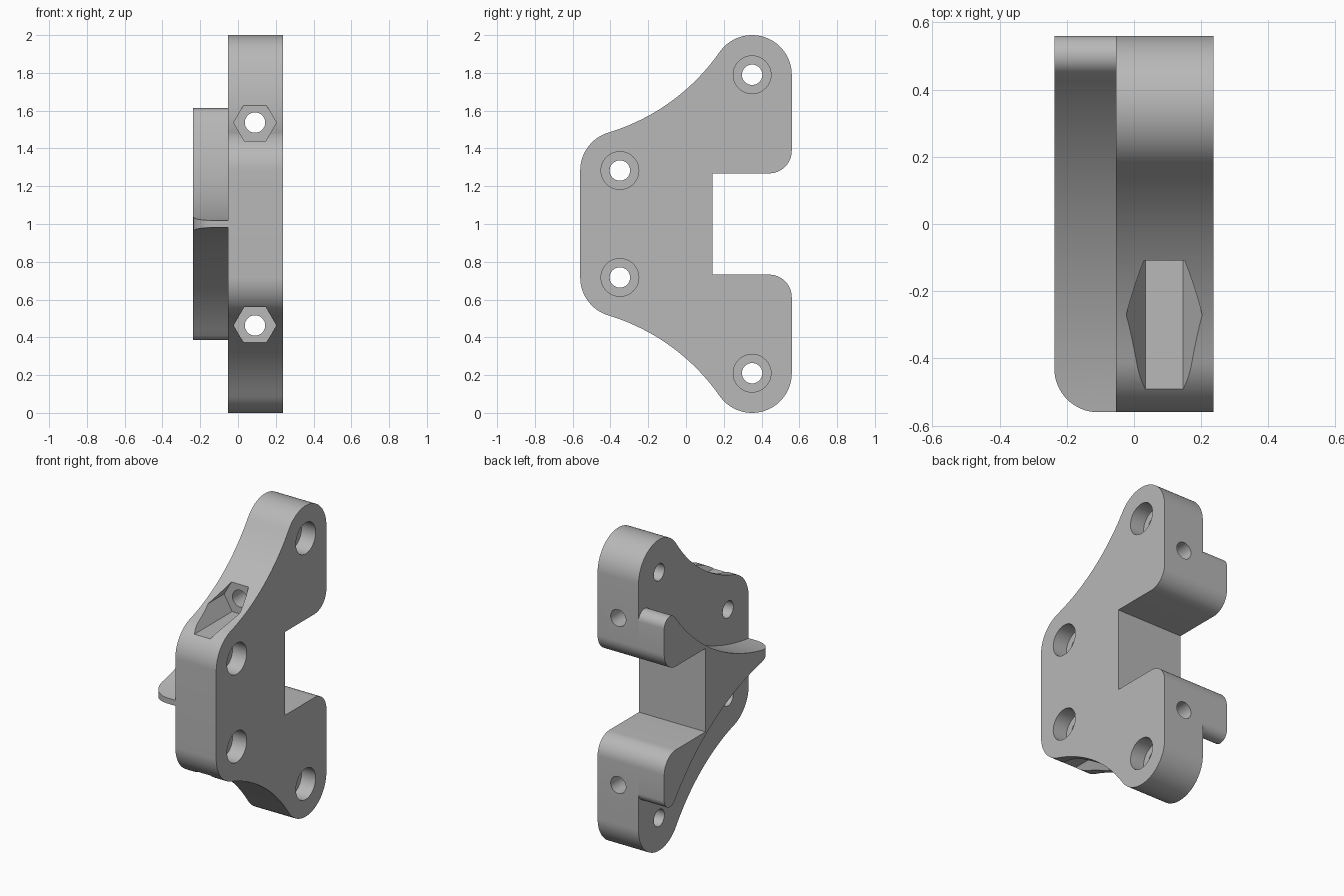
import bpy
import bmesh
from math import atan2, cos, sin, pi, hypot, radians, sqrt
from mathutils import Matrix, Vector

cube = bpy.data.objects.get("Cube")
if cube:
    bpy.data.objects.remove(cube, do_unlink=True)

grey = bpy.data.materials.new("plain grey")
grey.use_nodes = True
colour = (0.48, 0.48, 0.48, 1)
grey.diffuse_color = colour
grey.node_tree.nodes["Principled BSDF"].inputs["Base Color"].default_value = colour

MID = 1.0                      # height of the mirror plane
X_RIB, X_PLATE, X_OUT = -0.237, -0.054, 0.237
BACK, NOTCH_Y, NOTCH_Z = 0.56, 0.14, 1.268
BOSS = 0.21                    # radius of the rounded lobes
FRONT_HOLE, TOP_HOLE = (-0.35, 1.283), (0.35, 1.79)


def arc(centre, r, start, end, n=20):
    """Points on an arc, angles in radians."""
    return [(centre[0] + r * cos(start + (end - start) * i / n),
             centre[1] + r * sin(start + (end - start) * i / n)) for i in range(n + 1)]


def mirrored(half):
    return half + [(y, 2 * MID - z) for y, z in reversed(half)]


def prism(name, pts, low, high, place):
    """Extrude a flat outline; place(a, b, h) gives the 3D position."""
    bm = bmesh.new()
    base = bm.faces.new([bm.verts.new(place(a, b, low)) for a, b in pts])
    side = Vector(place(0, 0, high)) - Vector(place(0, 0, low))
    new = bmesh.ops.extrude_face_region(bm, geom=[base], use_keep_orig=True)["geom"]
    bmesh.ops.translate(bm, vec=side, verts=[v for v in new if isinstance(v, bmesh.types.BMVert)])
    bmesh.ops.recalc_face_normals(bm, faces=bm.faces)
    mesh = bpy.data.meshes.new(name)
    bm.to_mesh(mesh)
    bm.free()
    mesh.materials.append(grey)
    ob = bpy.data.objects.new(name, mesh)
    bpy.context.collection.objects.link(ob)
    return ob


def along_x(a, b, h):
    return (h, a, b)


def along_y(a, b, h):
    return (a, h, b)


def along_z(a, b, h):
    return (a, b, h)


def circle(centre, r, n=40):
    return arc(centre, r, 0, 2 * pi, n)[:-1]


def boolean(ob, tool, operation):
    """Apply a boolean and discard its helper."""
    tool.hide_render = True
    mod = ob.modifiers.new("cut", "BOOLEAN")
    mod.object, mod.operation, mod.solver = tool, operation, "EXACT"
    bpy.context.view_layer.objects.active = ob
    bpy.ops.object.modifier_apply(modifier=mod.name)
    bpy.data.objects.remove(tool, do_unlink=True)


def smooth(ob):
    bpy.ops.object.select_all(action="DESELECT")
    ob.select_set(True)
    bpy.context.view_layer.objects.active = ob
    bpy.ops.object.shade_smooth_by_angle(angle=radians(25))


# Rounded arm corner and notch corner, shared by plate and rib
arm_end = arc((BACK - 0.12, NOTCH_Z + 0.12), 0.12, 0, -pi / 2, 12) + [(NOTCH_Y, NOTCH_Z)]

# Plate outline: two lobes joined by a tangent hollow arc
hollow = 1.11
p, q = Vector(FRONT_HOLE), Vector(TOP_HOLE)
d = q - p
hub = (p + q) / 2 + Vector((-d.y, d.x)).normalized() * sqrt((hollow + BOSS) ** 2 - (d.length / 2) ** 2)
a_front = atan2(hub.y - p.y, hub.x - p.x)
a_top = atan2(hub.y - q.y, hub.x - q.x)
outline = (arc(p, BOSS, pi, a_front)
           + arc(hub, hollow, a_front - pi, a_top - pi)[1:-1]
           + arc(q, BOSS, a_top, 0, 28) + arm_end)
plate = prism("mounting_plate", mirrored(outline), X_PLATE, X_OUT, along_x)

# Counterbored cross holes
for y, z in (FRONT_HOLE, TOP_HOLE):
    for height in (z, 2 * MID - z):
        boolean(plate, prism("bore", circle((y, height), 0.054), -0.4, 0.4, along_x), "DIFFERENCE")
        boolean(plate, prism("counterbore", circle((y, height), 0.1), X_OUT - 0.1, 0.4, along_x), "DIFFERENCE")

# Long bolt holes with hexagonal nut pockets at the front
for height in (1.537, 2 * MID - 1.537):
    spot = (0.09, height)
    boolean(plate, prism("bolt_bore", circle(spot, 0.054), -0.8, 0.8, along_y), "DIFFERENCE")
    boolean(plate, prism("nut_pocket", circle(spot, 0.113, 6), -0.8, -0.108, along_y), "DIFFERENCE")
smooth(plate)

# Side rib: thin front tip sweeping out to two rounded arms
tip, lip_centre, lip_r, sweep = Vector((-0.56, 1.018)), Vector((0.5, 1.553)), 0.06, 1.5
lip_angle = radians(141)
lip = arc(lip_centre, lip_r, lip_angle, 0, 14)
end = Vector(lip[0])
d = end - tip
hub = (tip + end) / 2 + Vector((-d.y, d.x)).normalized() * sqrt(sweep ** 2 - (d.length / 2) ** 2)
start_a = atan2(tip.y - hub.y, tip.x - hub.x)
end_a = atan2(end.y - hub.y, end.x - hub.x)
rib_half = arc(hub, sweep, start_a, end_a, 28)[:-1] + lip + arm_end
rib = prism("side_rib", mirrored(rib_half), X_RIB, X_PLATE, along_x)

# Round the rib's front corner as seen from above
r = 0.13
plan = arc((X_RIB + r, -BACK + r), r, pi, 1.5 * pi, 16) + [(0.1, -BACK), (0.1, 0.7), (X_RIB, 0.7)]
plan = [(x if x > X_RIB + 1e-4 else X_RIB - 1e-4, y if y > -BACK + 1e-4 else -BACK - 1e-4) for x, y in plan]
boolean(rib, prism("corner_trim", plan, -0.2, 2.2, along_z), "INTERSECT")
smooth(rib)
